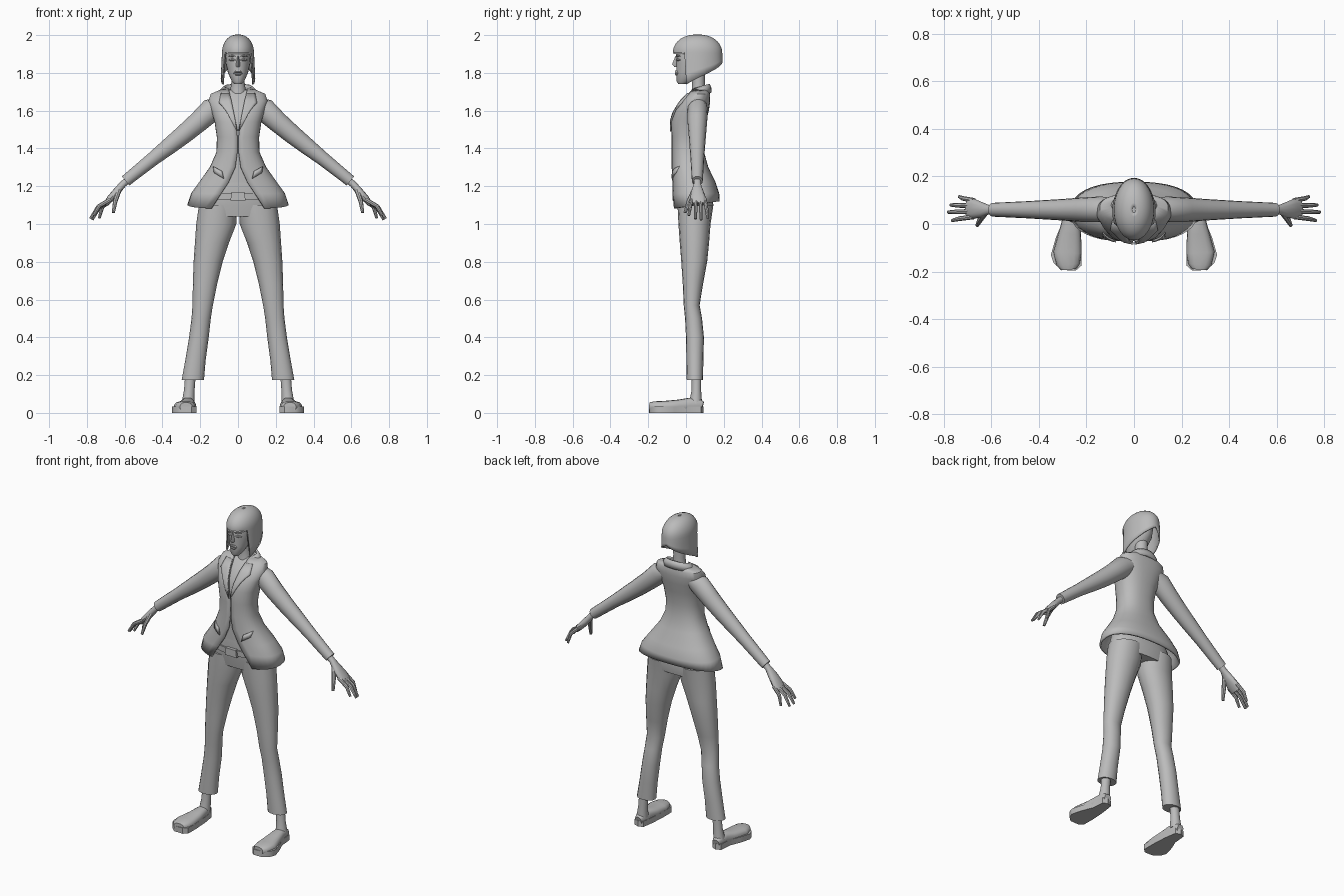
import bpy, bmesh
from math import sin, cos, pi, asin, copysign
from mathutils import Vector

cube = bpy.data.objects.get("Cube")
if cube:
    bpy.data.objects.remove(cube)

grey = bpy.data.materials.new("plain_grey")
grey.use_nodes = True
COLOUR = (0.5, 0.5, 0.5, 1)
grey.diffuse_color = COLOUR
grey.node_tree.nodes["Principled BSDF"].inputs["Base Color"].default_value = COLOUR

X, Y, Z = Vector((1, 0, 0)), Vector((0, 1, 0)), Vector((0, 0, 1))


def spow(v, p):
    return copysign(abs(v) ** p, v)


def skin(name, rings, closed=True, caps=True, mirror=False, thick=0, angle=40):
    """Joins rings of points into one smooth surface."""
    bm = bmesh.new()
    rows = [[bm.verts.new(p) for p in ring] for ring in rings]
    n = len(rows[0])
    for a, b in zip(rows, rows[1:]):
        for i in range(n if closed else n - 1):
            j = (i + 1) % n
            bm.faces.new((a[i], a[j], b[j], b[i]))
    if caps and closed:
        bm.faces.new(rows[0])
        bm.faces.new(rows[-1])
    bmesh.ops.recalc_face_normals(bm, faces=bm.faces)
    mesh = bpy.data.meshes.new(name)
    bm.to_mesh(mesh)
    bm.free()
    mesh.materials.append(grey)
    ob = bpy.data.objects.new(name, mesh)
    bpy.context.collection.objects.link(ob)
    bpy.ops.object.select_all(action="DESELECT")
    ob.select_set(True)
    bpy.context.view_layer.objects.active = ob
    bpy.ops.object.shade_smooth_by_angle(angle=angle * pi / 180)
    if thick:
        mod = ob.modifiers.new("Thickness", "SOLIDIFY")
        mod.thickness, mod.offset = thick, 0
    if mirror:
        ob.modifiers.new("Mirror", "MIRROR").use_clip = False
    return ob


def tube(name, pts, ref=Y, sides=16, power=2, level=False, **kw):
    """Sweeps an oval along points (x, y, z, radius along ref, other radius)."""
    centres = [Vector(p[:3]) for p in pts]
    rings = []
    for i, (c, p) in enumerate(zip(centres, pts)):
        d = centres[min(i + 1, len(pts) - 1)] - centres[max(i - 1, 0)]
        d = Z if level else d.normalized()
        u = (ref - d * ref.dot(d)).normalized()
        v = d.cross(u)
        ts = [2 * pi * k / sides for k in range(sides)]
        rings.append([c + u * p[3] * spow(cos(t), 2 / power)
                      + v * p[4] * spow(sin(t), 2 / power) for t in ts])
    return skin(name, rings, **kw)


def stack(name, rows, x=0, **kw):
    """Level ovals from rows (z, half width, front y, back y)."""
    return tube(name, [(x, (f + b) / 2, z, (b - f) / 2, w) for z, w, f, b in rows],
                level=True, **kw)


# Jacket: rows of height, half width, front, back, half opening
POWER = 2.4
jacket = [(1.10, .262, -.07, .172, .14), (1.16, .243, -.07, .17, .09),
          (1.22, .2, -.068, .15, .05), (1.30, .143, -.07, .112, .014),
          (1.38, .108, -.07, .09, .003), (1.46, .106, -.07, .088, .003),
          (1.54, .118, -.073, .1, .012), (1.60, .135, -.055, .115, .025),
          (1.65, .152, -.02, .122, .036), (1.685, .14, .012, .122, .043),
          (1.71, .08, .035, .115, .048)]
rings = []
for z, w, f, b, gap in jacket:
    start = asin((gap / w) ** (POWER / 2))
    ring = []
    for k in range(33):
        t = start + (2 * pi - 2 * start) * k / 32
        y = (f + b) / 2 - (b - f) / 2 * spow(cos(t), 2 / POWER)
        drop = .02 * (y - .05) / .12 if z < 1.12 else 0
        ring.append((w * spow(sin(t), 2 / POWER), y, z + drop))
    rings.append(ring)
skin("jacket", rings, closed=False, thick=.012)


def on_jacket(x, z, lift=.01):
    """Point in front of the jacket surface at x and z."""
    for a, b in zip(jacket, jacket[1:]):
        if z <= b[0]:
            break
    s = (z - a[0]) / (b[0] - a[0])
    w, f, back = (a[i] + (b[i] - a[i]) * s for i in (1, 2, 3))
    r = max(0, 1 - min(1, abs(x) / w) ** POWER) ** (1 / POWER)
    return Vector((x, (f + back) / 2 - (back - f) / 2 * r - lift, z))


def strip(name, edges, **kw):
    """Plate laid on the jacket between two edges (inner x, outer x, z, outer z)."""
    rings = [[on_jacket(i + (o - i) * k / 4, z + (zo - z) * k / 4) for k in range(5)]
             for i, o, z, zo in edges]
    return skin(name, rings, closed=False, thick=.009, mirror=True, **kw)


strip("lapels", [(.002, .01, 1.49, 1.50), (.014, .042, 1.55, 1.56), (.022, .065, 1.59, 1.6),
                 (.03, .085, 1.63, 1.625), (.034, .1, 1.65, 1.64), (.045, .09, 1.69, 1.69)])
strip("pocket_flaps", [(.075, .125, 1.24, 1.27), (.085, .13, 1.28, 1.305)])

# Collar standing round the back of the neck
collar = []
for z, w, f, b in [(1.685, .098, .0, .13), (1.71, .092, .015, .128), (1.73, .07, .035, .12)]:
    ts = [.75 + (2 * pi - 1.5) * k / 20 for k in range(21)]
    collar.append([(w * sin(t), (f + b) / 2 - (b - f) / 2 * cos(t), z - .015 * cos(t) - .005)
                   for t in ts])
skin("collar", collar, closed=False, thick=.012)

# Body under the jacket
stack("shirt", [(z, w * .88, f + .012, b - .012) for z, w, f, b, g in jacket[2:]], power=POWER)
stack("neck", [(1.64, .05, .02, .11), (1.70, .042, .03, .1), (1.75, .035, .032, .1),
               (1.82, .038, .02, .1)])
stack("hips", [(1.24, .13, -.05, .1), (1.17, .18, -.054, .135), (1.10, .205, -.046, .145),
               (1.04, .19, -.035, .135)], power=2.3, sides=24)
stack("belt", [(1.13, .185, -.06, .135), (1.165, .18, -.062, .135)], power=2.3, sides=24)
buckle = [[(x, y, z) for x, z in ((-.04, 1.125), (.04, 1.125), (.034, 1.17), (-.034, 1.17))]
          for y in (-.072, -.05)]
skin("belt_buckle", buckle)

# Trouser legs, ankles and shoes
legs = [(1.1, .105, .102, -.045, .145), (1.0, .115, .106, -.04, .13), (.9, .138, .09, -.033, .122),
        (.8, .158, .077, -.025, .112), (.68, .175, .064, -.017, .09), (.57, .187, .054, -.012, .072),
        (.5, .195, .051, -.005, .085), (.4, .207, .052, 0, .095), (.28, .225, .054, .002, .092),
        (.175, .239, .059, .004, .09)]
tube("trouser_legs", [(x, (f + b) / 2, z, (b - f) / 2, w) for z, x, w, f, b in legs],
     level=True, mirror=True, power=2.1)
tube("ankles", [(.25, .055, .22, .026, .028), (.258, .055, .12, .025, .028),
                (.265, .05, .05, .035, .034)], level=True, mirror=True)
sole = [(.238, .08), (.226, .0), (.22, -.1), (.221, -.175), (.245, -.196), (.305, -.194),
        (.338, -.165), (.35, -.13), (.33, -.06), (.305, 0), (.298, .08), (.268, .092)]
skin("shoe_soles", [[(x, y, z) for x, y in sole] for z in (0, .035)], mirror=True)
tube("shoe_uppers", [(.268, .088, .035, .022, .025), (.267, .07, .04, .03, .034),
                     (.266, .02, .042, .036, .038), (.27, -.04, .036, .047, .034),
                     (.28, -.12, .032, .06, .031), (.277, -.17, .031, .05, .03),
                     (.275, -.192, .031, .032, .024)], ref=X, power=2.6, mirror=True)

# Sleeves and hands
tube("sleeves", [(.09, .065, 1.63, .045, .045), (.14, .062, 1.605, .054, .062),
                 (.21, .06, 1.54, .052, .055), (.29, .06, 1.472, .046, .05),
                 (.37, .06, 1.408, .041, .044), (.45, .06, 1.345, .036, .037),
                 (.595, .06, 1.228, .029, .031)], mirror=True)
tube("palms", [(.57, .06, 1.245, .019, .018), (.61, .06, 1.21, .019, .018),
               (.64, .06, 1.175, .032, .02), (.675, .064, 1.135, .042, .019),
               (.7, .066, 1.105, .038, .014)], mirror=True, sides=12, power=2.3)
fingers = {"index": (.03, .015, .765, 1.045), "middle": (.053, .05, .782, 1.028),
           "ring": (.077, .08, .772, 1.022), "little": (.1, .115, .735, 1.03)}
for label, (base, tip, tx, tz) in fingers.items():
    tube(label + "_fingers", [(.675, base, 1.13, .01, .012),
                              ((.68 + tx) / 2 + .012, (base + tip) / 2, (1.13 + tz) / 2 + .008, .01, .011),
                              (tx, tip, tz, .007, .007)], mirror=True, sides=8)
tube("thumbs", [(.63, .045, 1.18, .015, .014), (.65, .015, 1.12, .012, .012),
                (.66, -.005, 1.06, .008, .008)], mirror=True, sides=8)

# Head and face
stack("head", [(1.74, .018, -.04, .0), (1.755, .033, -.05, .03), (1.80, .053, -.05, .09),
               (1.85, .065, -.052, .13), (1.9, .068, -.054, .14), (1.95, .06, -.04, .12),
               (1.98, .03, 0, .1)], sides=20)
skin("nose", [[(-.005, -.05, 1.89), (.005, -.05, 1.89), (0, -.056, 1.89)],
              [(-.014, -.045, 1.838), (.014, -.045, 1.838), (0, -.074, 1.845)],
              [(-.01, -.045, 1.83), (.01, -.045, 1.83), (0, -.06, 1.83)]])
for label, z in (("upper_lip", 1.807), ("lower_lip", 1.793)):
    tube(label, [(-.024, -.044, 1.799, .003, .002), (-.01, -.052, z, .008, .007),
                 (.01, -.052, z, .008, .007), (.024, -.044, 1.799, .003, .002)], sides=8)
for label, z, r in (("eyes", 1.868, .008), ("eyebrows", 1.888, .005)):
    tube(label, [(.014, -.05, z, .003, .002), (.03, -.044, z + .002, .007, r),
                 (.05, -.032, z, .003, .002)], sides=8, mirror=True)


# Bobbed hair with a fringe and long front locks
def hem(t):
    side = min(t, 2 * pi - t)
    if side < 1.1:
        return 1.905
    return 1.735 + (1.862 - 1.735) * ((side - 1.1) / (pi - 1.1)) ** .85


COLS, hair = 44, []
for s in [.03] + [k / 12 for k in range(1, 13)]:
    ring = []
    for k in range(COLS):
        t = 2 * pi * k / COLS
        a = min(1, s / .75) * pi / 2
        low = max(0, (s - .75) / .25)
        z = 1.905 + .093 * cos(a) ** .9 - (1.905 - hem(t)) * low if low else 1.905 + .093 * cos(a)
        if low:
            z = 1.905 + (hem(t) - 1.905) * low
        flare = 1 + max(0, 1.905 - z) * (.6 if cos(t) > -.3 else .35)
        reach = .125 if cos(t) > 0 else .127
        r = sin(a) ** .85
        ring.append((.08 * r * sin(t) * flare, .06 - reach * r * cos(t) * flare, z))
    hair.append(ring)
hair_ob = skin("hair", hair, caps=False, thick=.01)
crown = skin("hair_crown", [[(.012 * sin(t), .06 + .018 * cos(t), z)
                             for t in [2 * pi * k / 12 for k in range(12)]]
                            for z in (1.985, 2.0)])
